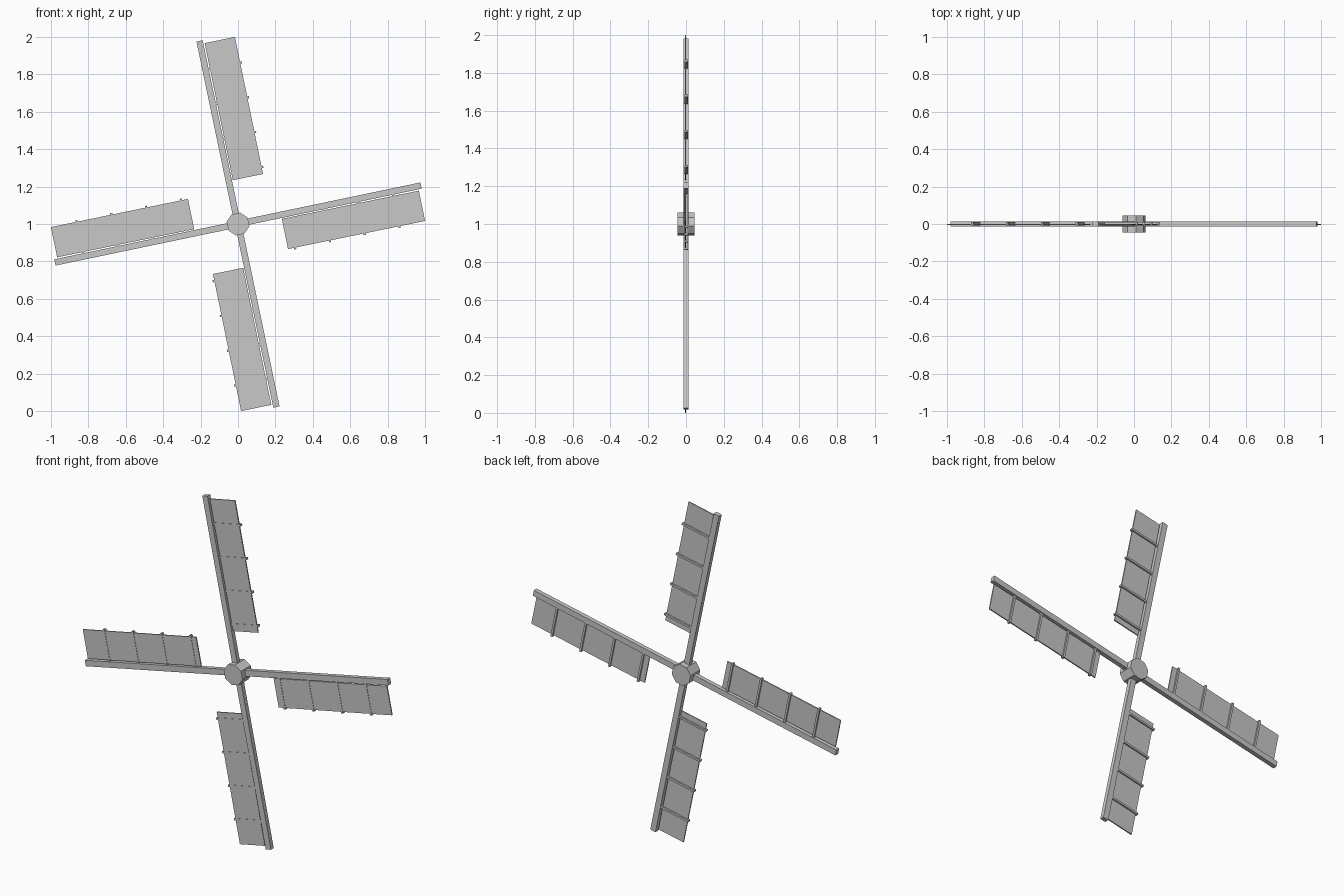
import bpy
from math import radians, pi
from mathutils import Matrix, Vector

cube = bpy.data.objects.get("Cube")
if cube:
    bpy.data.objects.remove(cube, do_unlink=True)

# Single light grey colour
grey = bpy.data.materials.new("light_grey")
grey.use_nodes = True
colour = (0.58, 0.58, 0.58, 1)
grey.diffuse_color = colour
grey.node_tree.nodes["Principled BSDF"].inputs["Base Color"].default_value = colour

CENTRE = Matrix.Translation((0, 0, 1))
TILT = radians(-11.6)
ARM_LEAN = radians(-0.2)


def box(name, x, y, z, turn):
    """Box given by its ranges beside, through and along an arm, turned about the hub."""
    bpy.ops.mesh.primitive_cube_add(size=1)
    ob = bpy.context.object
    ob.name = name
    size = [b - a for a, b in (x, y, z)]
    mid = Vector([(a + b) / 2 for a, b in (x, y, z)])
    ob.data.transform(Matrix.Translation(mid) @ Matrix.Diagonal((*size, 1)))
    ob.matrix_world = CENTRE @ Matrix.Rotation(turn, 4, "Y")
    ob.data.materials.append(grey)


# Octagonal hub with flats facing the arms
bpy.ops.mesh.primitive_cylinder_add(vertices=8, radius=0.062, depth=0.09)
hub = bpy.context.object
hub.name = "hub"
hub.data.transform(Matrix.Rotation(pi / 2, 4, "X") @ Matrix.Rotation(pi / 8, 4, "Z"))
hub.matrix_world = CENTRE @ Matrix.Rotation(TILT, 4, "Y")
hub.data.materials.append(grey)

# Four arms, each with a thin sail and four cross bars
for i, side in enumerate(("top", "left", "bottom", "right")):
    turn = TILT + i * pi / 2
    box(f"{side}_arm", (-0.018, 0.016), (-0.013, 0.013), (0.03, 1.0), turn + ARM_LEAN)
    box(f"{side}_sail", (0.02, 0.185), (-0.006, 0.001), (0.235, 0.983), turn)
    for k in range(4):
        u = 0.273 + 0.19 * k
        box(f"{side}_cross_bar_{k + 1}", (0, 0.194), (-0.008, 0.01),
            (u - 0.006, u + 0.006), turn)
